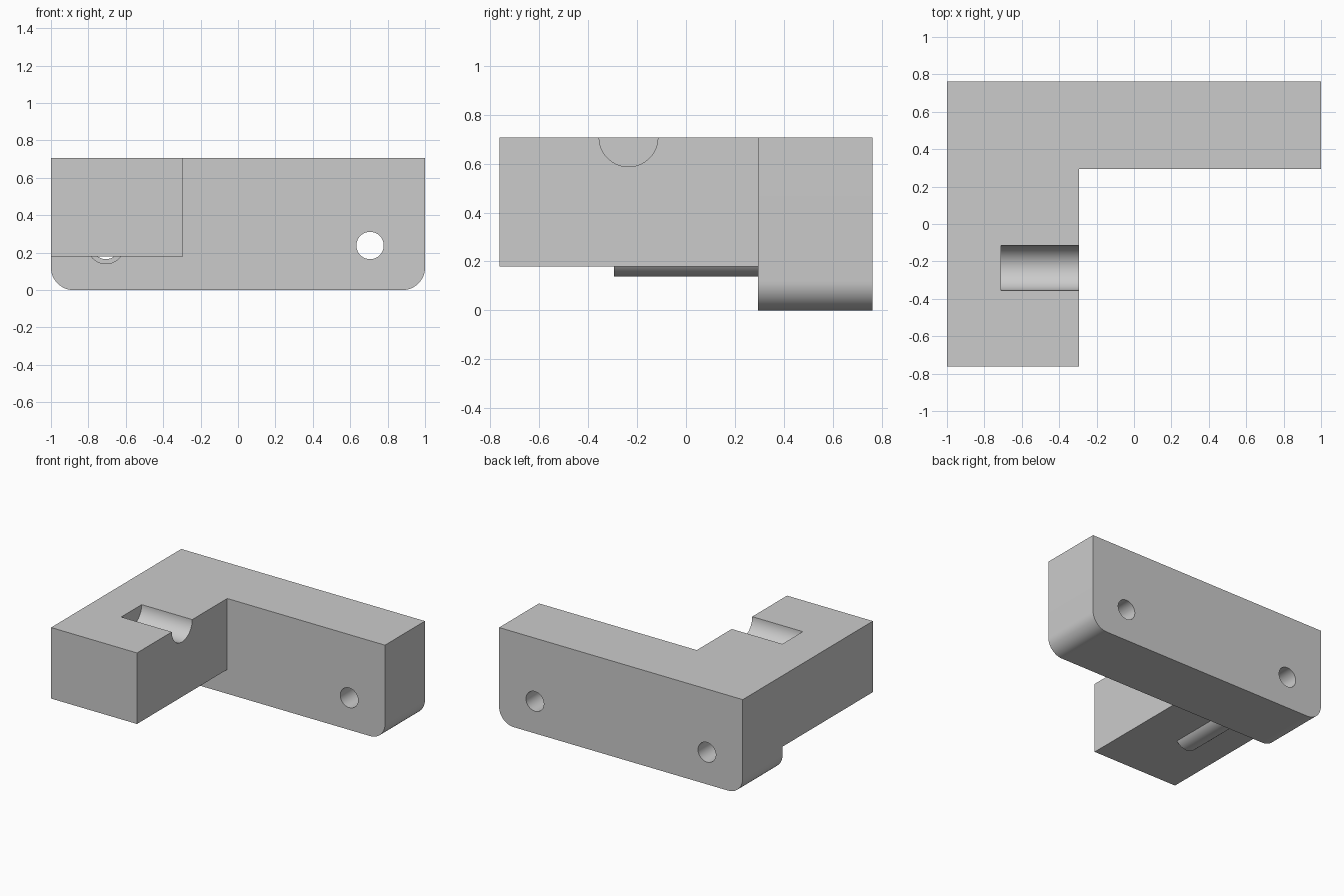
import bpy, bmesh, math

if "Cube" in bpy.data.objects:
    bpy.data.objects.remove(bpy.data.objects["Cube"])

TOP, REAR, STEP = 0.707, 0.763, 0.295   # height, rear y, plate front y / arm side x
HOLE_X, HOLE_Z = 0.706, 0.238


def box(name, x0, x1, y0, y1, z0, z1):
    bpy.ops.mesh.primitive_cube_add(size=1, location=((x0 + x1) / 2, (y0 + y1) / 2, (z0 + z1) / 2))
    ob = bpy.context.object
    ob.name = name
    ob.scale = (x1 - x0, y1 - y0, z1 - z0)
    return ob


def rod(name, radius, start, end):
    """Cylinder along x or y between two points."""
    length = max(abs(a - b) for a, b in zip(start, end))
    along_x = start[0] != end[0]
    bpy.ops.mesh.primitive_cylinder_add(
        vertices=64, radius=radius, depth=length,
        location=[(a + b) / 2 for a, b in zip(start, end)],
        rotation=(0, math.pi / 2, 0) if along_x else (math.pi / 2, 0, 0))
    ob = bpy.context.object
    ob.name = name
    return ob


def combine(body, tool, operation):
    bpy.context.view_layer.objects.active = body
    mod = body.modifiers.new(tool.name, 'BOOLEAN')
    mod.operation = operation
    mod.solver = 'EXACT'
    mod.object = tool
    bpy.ops.object.modifier_apply(modifier=mod.name)
    bpy.data.objects.remove(tool, do_unlink=True)


# L-shaped block with rounded lower side edges
outline = [(-1, -REAR), (-STEP, -REAR), (-STEP, STEP), (1, STEP), (1, REAR), (-1, REAR)]
bm = bmesh.new()
base = bm.faces.new([bm.verts.new((x, y, 0)) for x, y in outline])
up = bmesh.ops.extrude_face_region(bm, geom=[base], use_keep_orig=True)
bmesh.ops.translate(bm, vec=(0, 0, TOP), verts=[v for v in up['geom'] if isinstance(v, bmesh.types.BMVert)])
bmesh.ops.recalc_face_normals(bm, faces=bm.faces)
edges = [e for e in bm.edges
         if all(v.co.z < 0.01 for v in e.verts) and abs(sum(v.co.x for v in e.verts)) > 1.99]
bmesh.ops.bevel(bm, geom=edges, offset=0.12, segments=12, profile=0.5, affect='EDGES')
mesh = bpy.data.meshes.new("angle_bracket")
bm.to_mesh(mesh)
bm.free()
bracket = bpy.data.objects.new("angle_bracket", mesh)
bpy.context.collection.objects.link(bracket)

# Raise the underside of the arm
combine(bracket, box("arm_clearance", -1.2, 0, -1, STEP, -0.2, 0.18), 'DIFFERENCE')
bpy.context.view_layer.objects.active = bracket
# clear the remaining strip in front of the plate, if any, is not needed: the arm ends at -STEP

# Tube bulging out below the arm
combine(bracket, rod("arm_tube", 0.1, (-HOLE_X, -STEP, HOLE_Z), (-HOLE_X, 0.4, HOLE_Z)), 'UNION')

# Bolt holes
for x, front in ((-HOLE_X, -STEP - 0.005), (HOLE_X, 0.1)):
    combine(bracket, rod("bolt_hole", 0.073, (x, front, HOLE_Z), (x, 1, HOLE_Z)), 'DIFFERENCE')

# Half-round groove in the top of the arm
combine(bracket, rod("groove", 0.12, (-0.71, -0.235, TOP), (-0.1, -0.235, TOP)), 'DIFFERENCE')

bpy.ops.object.select_all(action='DESELECT')
bracket.select_set(True)
bpy.context.view_layer.objects.active = bracket
bpy.ops.object.shade_smooth_by_angle(angle=math.radians(30))
